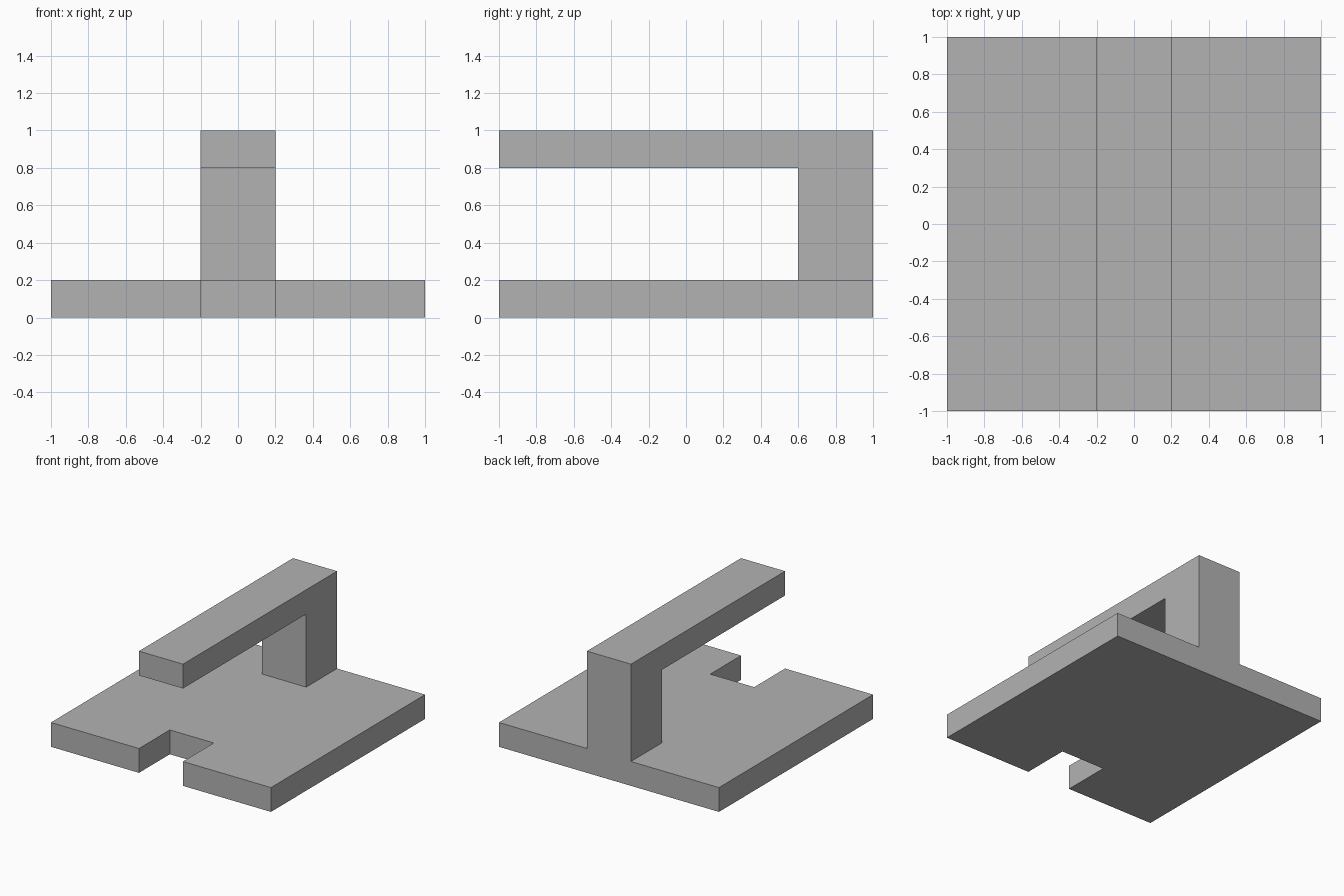
import bpy
import bmesh
from mathutils import Vector

cube = bpy.data.objects.get("Cube")
if cube:
    bpy.data.objects.remove(cube, do_unlink=True)

# Single plain grey material
grey = bpy.data.materials.new("plain_grey")
grey.use_nodes = True
colour = (0.45, 0.45, 0.45, 1)
grey.diffuse_color = colour
grey.node_tree.nodes["Principled BSDF"].inputs["Base Color"].default_value = colour


def extrude_profile(name, points, direction):
    """Fill a closed outline and extrude it into a solid."""
    bm = bmesh.new()
    face = bm.faces.new([bm.verts.new(p) for p in points])
    result = bmesh.ops.extrude_face_region(bm, geom=[face], use_keep_orig=True)
    moved = [v for v in result["geom"] if isinstance(v, bmesh.types.BMVert)]
    bmesh.ops.translate(bm, verts=moved, vec=Vector(direction))
    bmesh.ops.recalc_face_normals(bm, faces=bm.faces)
    mesh = bpy.data.meshes.new(name)
    bm.to_mesh(mesh)
    bm.free()
    mesh.materials.append(grey)
    obj = bpy.data.objects.new(name, mesh)
    bpy.context.collection.objects.link(obj)
    return obj


half = 1.0        # half the base width
arm = 0.2         # half the arm and notch width
thick = 0.2       # slab thickness
inner = 0.6       # inner face of post and end of notch

# Base plate with a square notch in its front edge
right_side = [(-arm, -inner), (-arm, -half), (-half, -half), (-half, half)]
left_side = [(-x, y) for x, y in reversed(right_side)]
extrude_profile("base_plate", [(x, y, 0) for x, y in right_side + left_side],
                (0, 0, thick))

# Rear post and overhanging arm in one L-shaped profile
profile = [(half, thick), (half, half), (-half, half),
           (-half, half - thick), (inner, half - thick), (inner, thick)]
extrude_profile("post_and_arm", [(-arm, y, z) for y, z in profile],
                (2 * arm, 0, 0))
